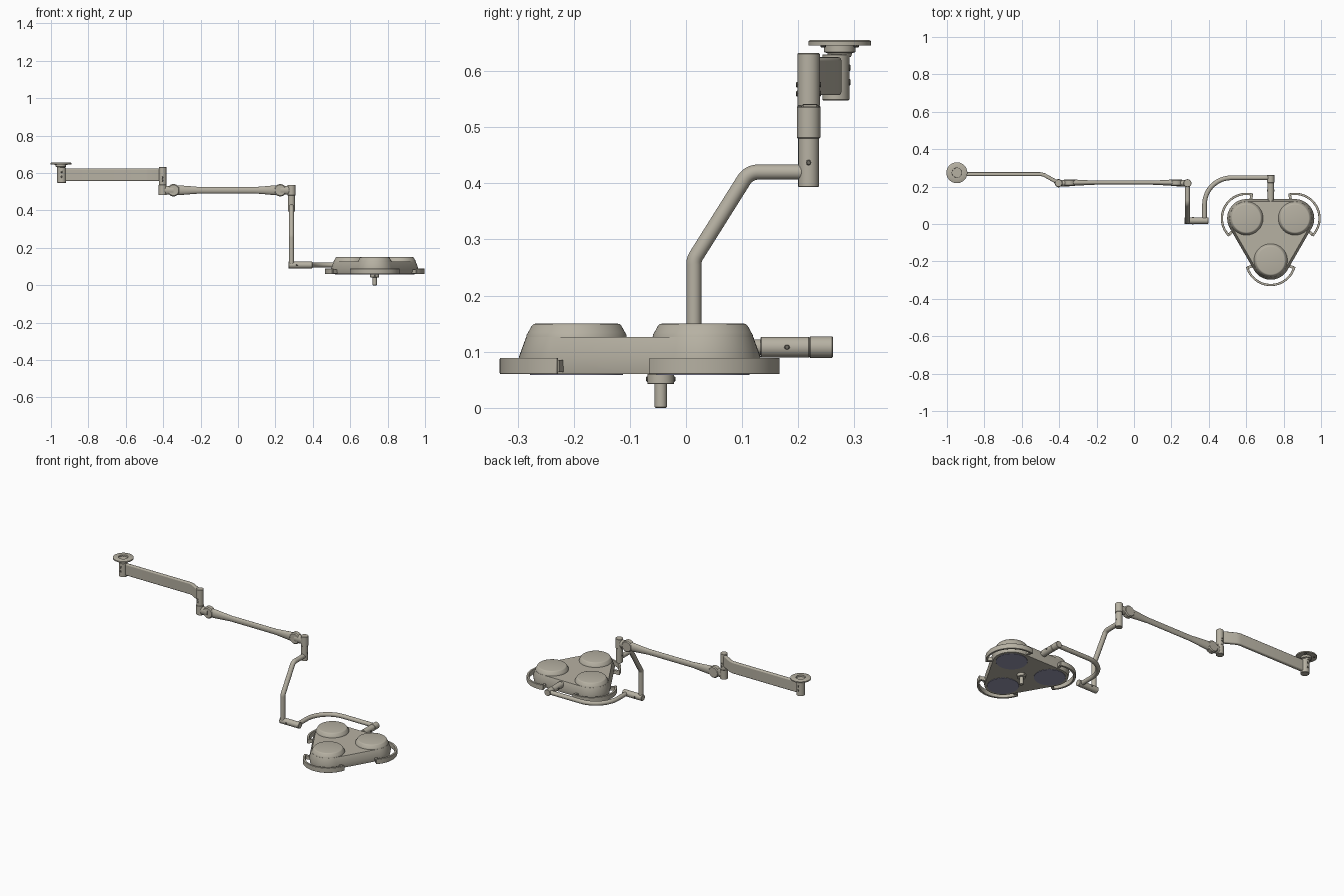
import bpy, bmesh, math
from mathutils import Vector, Matrix

if "Cube" in bpy.data.objects:
    bpy.data.objects.remove(bpy.data.objects["Cube"], do_unlink=True)


def material(name, rgb):
    m = bpy.data.materials.new(name)
    m.use_nodes = True
    m.diffuse_color = (*rgb, 1)
    m.node_tree.nodes["Principled BSDF"].inputs["Base Color"].default_value = (*rgb, 1)
    return m


PAINT = material("warm grey paint", (0.47, 0.44, 0.365))
LENS = material("blue grey lens", (0.31, 0.31, 0.44))
BOLT = material("dark bolt", (0.16, 0.15, 0.125))
AXES = {"x": Vector((1, 0, 0)), "y": Vector((0, 1, 0)), "z": Vector((0, 0, 1))}
parts = []


def finish(name, bm, mat):
    bmesh.ops.recalc_face_normals(bm, faces=bm.faces)
    me = bpy.data.meshes.new(name)
    bm.to_mesh(me)
    bm.free()
    me.materials.append(mat)
    ob = bpy.data.objects.new(name, me)
    bpy.context.collection.objects.link(ob)
    parts.append(ob)
    return ob


def lathe(name, profile, loc, axis="z", scale=(1, 1, 1), mat=PAINT, n=40):
    """Turn (radius, height) pairs around an axis through loc."""
    bm = bmesh.new()
    rings = []
    for r, h in profile:
        rings.append([bm.verts.new((r * math.cos(math.tau * i / n), r * math.sin(math.tau * i / n), h))
                      for i in range(n)])
    for a, b in zip(rings, rings[1:]):
        for i in range(n):
            bm.faces.new((a[i], a[(i + 1) % n], b[(i + 1) % n], b[i]))
    bm.faces.new(rings[0])
    bm.faces.new(rings[-1])
    rot = AXES["z"].rotation_difference(AXES[axis]).to_matrix().to_4x4()
    bm.transform(Matrix.Translation(loc) @ Matrix.Diagonal((*scale, 1)) @ rot)
    return finish(name, bm, mat)


def rod(name, r, a, b, loc, axis="z", mat=PAINT, n=40, edge=0.0015):
    """Cylinder with softened rims from a to b along an axis."""
    e = min(edge, r / 3, (b - a) / 3)
    return lathe(name, [(r - e, a), (r, a + e), (r, b - e), (r - e, b)], loc, axis, mat=mat, n=n)


def rounded(points, radius):
    """Round the inner corners of a path."""
    pts = [Vector(p) for p in points]
    out = [pts[0]]
    for p, q, s in zip(pts, pts[1:], pts[2:]):
        u, v = (p - q).normalized(), (s - q).normalized()
        half = u.angle(v) / 2
        c = q + (u + v).normalized() * radius / math.sin(half)
        t = radius / math.tan(half)
        a, b = q + u * t - c, q + v * t - c
        turn = a.rotation_difference(b)
        for i in range(13):
            k = turn.copy()
            k.angle = turn.angle * i / 12
            out.append(c + k @ a)
    return out + [pts[-1]]


def tube(name, pts, r, n=24):
    bm = bmesh.new()
    rings = []
    side = None
    for i, p in enumerate(pts):
        d = (pts[min(i + 1, len(pts) - 1)] - pts[max(i - 1, 0)]).normalized()
        side = side or d.orthogonal()
        side = (side - d * side.dot(d)).normalized()
        up = d.cross(side)
        rings.append([bm.verts.new(p + r * (side * math.cos(math.tau * k / n) + up * math.sin(math.tau * k / n)))
                      for k in range(n)])
    for a, b in zip(rings, rings[1:]):
        for k in range(n):
            bm.faces.new((a[k], a[(k + 1) % n], b[(k + 1) % n], b[k]))
    bm.faces.new(rings[0])
    bm.faces.new(rings[-1])
    return finish(name, bm, PAINT)


def strip(name, path, width, z0, z1, bevel=0.0):
    """Upright band of constant width along a flat path."""
    pts = [Vector(p) for p in path]
    bm = bmesh.new()
    rows = []
    for i, p in enumerate(pts):
        d = (pts[min(i + 1, len(pts) - 1)] - pts[max(i - 1, 0)]).normalized()
        o = Vector((-d.y, d.x)) * width / 2
        rows.append([bm.verts.new((*q, z)) for q, z in ((p + o, z0), (p - o, z0), (p - o, z1), (p + o, z1))])
    for a, b in zip(rows, rows[1:]):
        for k in range(4):
            bm.faces.new((a[k], a[(k + 1) % 4], b[(k + 1) % 4], b[k]))
    bm.faces.new(rows[0])
    bm.faces.new(rows[-1])
    ob = finish(name, bm, PAINT)
    if bevel:
        m = ob.modifiers.new("soft edges", "BEVEL")
        m.width, m.segments = bevel, 3
    return ob


# Ceiling mount: a flange plate with an open, recessed middle
MX, MY = -0.947, 0.274
lathe("ceiling_plate", [(0.028, 0.646), (0.056, 0.646), (0.056, 0.653), (0.053, 0.655),
                        (0.026, 0.655), (0.025, 0.638)], (MX, MY, 0))
lathe("mount_flange", [(0.02, 0.625), (0.022, 0.632), (0.028, 0.634), (0.028, 0.647), (0.025, 0.647),
                       (0.025, 0.637)], (MX, MY, 0))
PX, PY = -0.943, 0.267
rod("mount_post", 0.024, 0.548, 0.63, (PX, PY, 0))
for i in range(4):
    a = math.pi / 4 + i * math.pi / 2
    rod("plate_bolt", 0.005, 0.642, 0.647, (MX + 0.042 * math.cos(a), MY + 0.042 * math.sin(a), 0), mat=BOLT, n=8)
for z in (0.58, 0.606):
    rod("post_bolt", 0.006, -0.026, 0.026, (PX, PY, z), "y", BOLT, 8)

# Upper arm and its pivot
strip("upper_arm", [(PX, 0.267), (-0.5, 0.267), (-0.48, 0.262), (-0.405, 0.22)], 0.02, 0.557, 0.625, 0.006)
JX, JY, JZ = -0.403, 0.2185, 0.508
rod("upper_pivot", 0.02, 0.537, 0.632, (JX, JY, 0))
rod("pivot_sleeve", 0.021, 0.482, 0.538, (JX, JY, 0))
for z in (0.56, 0.576):
    rod("pivot_bolt", 0.005, -0.0225, 0.0225, (JX, JY, z), "y", BOLT, 8)

# Spring arm with a knuckle at each end
KX = (-0.345, 0.226)
lathe("spring_arm", [(0.027, KX[0]), (0.025, -0.3), (0.021, -0.25), (0.017, -0.2),
                     (0.017, 0.09), (0.021, 0.14), (0.025, 0.185), (0.027, KX[1])],
      (0, 0.221, JZ), "x", (1, 0.62, 1))
for x in KX:
    rod("knuckle", 0.033, -0.017, 0.017, (x, 0.221, JZ), "y", edge=0.005)
DX = 0.286
for side, a, b in (("left", KX[1], DX), ("right", JX, KX[0])):
    lathe("knuckle_link_" + side, [(0.024, a), (0.024, b)], (0, JY, JZ), "x", (1, 0.72, 1))
rod("drop_sleeve", 0.021, 0.48, 0.537, (DX, JY, 0))
rod("drop_pivot", 0.0185, 0.393, 0.482, (DX, JY, 0))
rod("drop_bolt", 0.005, -0.02, 0.02, (DX, JY, 0.437), "x", BOLT, 8)

# Drop tube and swing arm
HZ = 0.108
tube("drop_tube", rounded([(DX, JY, 0.42), (DX, 0.112, 0.42), (DX, 0.014, 0.264), (DX, 0.014, HZ)], 0.03), 0.0135)
rod("elbow_joint", 0.018, 0.27, 0.397, (0, 0.018, HZ), "x")
rod("elbow_bolt", 0.005, -0.02, 0.02, (0.315, 0.018, HZ), "y", BOLT, 8)
CX, CY = 0.731, -0.045
tube("swing_arm", rounded([(0.377, 0.018, HZ), (0.377, 0.247, HZ), (CX, 0.247, HZ)], 0.143), 0.0125)
rod("head_pivot_cap", 0.019, 0.22, 0.262, (CX, 0, HZ), "y")
rod("head_pivot", 0.0185, 0.133, 0.22, (CX, 0, HZ), "y")
rod("head_axle", 0.014, 0.09, 0.14, (CX, 0, HZ), "y")
rod("head_bolt", 0.005, -0.021, 0.021, (CX, 0.18, HZ), "x", BOLT, 8)

# Lamp head: rounded triangular body
ANGLES = [math.radians(a) for a in (30, 150, 270)]
centres = [Vector((CX + 0.15 * math.cos(a), CY + 0.15 * math.sin(a))) for a in ANGLES]
bm = bmesh.new()
for c in centres:
    for z, r in ((0.06, 0.097), (0.09, 0.103), (0.126, 0.09)):
        for i in range(48):
            t = math.tau * i / 48
            bm.verts.new((c.x + r * math.cos(t), c.y + r * math.sin(t), z))
bmesh.ops.convex_hull(bm, input=bm.verts)
bmesh.ops.delete(bm, geom=[v for v in bm.verts if not v.link_faces], context="VERTS")
bmesh.ops.dissolve_limit(bm, angle_limit=0.01, verts=bm.verts, edges=bm.edges)
finish("lamp_body", bm, PAINT)

# Domes, lenses and guard handles
for c, a in zip(centres, ANGLES):
    lathe("lamp_dome", [(0.09, 0.12), (0.089, 0.13), (0.086, 0.135), (0.08, 0.146), (0.077, 0.149), (0.073, 0.15)],
          (c.x, c.y, 0), n=64)
    rod("lamp_lens", 0.083, 0.058, 0.062, (c.x, c.y, 0), mat=LENS, n=64, edge=0.0005)
    arc = [c + 0.131 * Vector((math.cos(a + t), math.sin(a + t)))
           for t in (math.radians(75 * i / 20) for i in range(-20, 21))]
    strip("guard_handle", arc, 0.012, 0.06, 0.089, 0.002)
    for s in (-1, 1):
        t = a + s * math.radians(73)
        d = Vector((math.cos(t), math.sin(t)))
        strip("handle_bracket", [c + d * 0.092, c + d * 0.131], 0.014, 0.064, 0.085)

# Central grip
rod("grip_collar", 0.024, 0.042, 0.061, (CX, CY, 0))
rod("collar_screw", 0.005, -0.026, 0.026, (CX, CY, 0.051), "y", BOLT, 8)
rod("grip", 0.011, 0, 0.045, (CX, CY, 0))

# Smooth shading with sharp edges kept
bpy.ops.object.select_all(action="DESELECT")
for ob in parts:
    ob.select_set(True)
bpy.context.view_layer.objects.active = parts[0]
bpy.ops.object.shade_smooth_by_angle(angle=math.radians(35))
